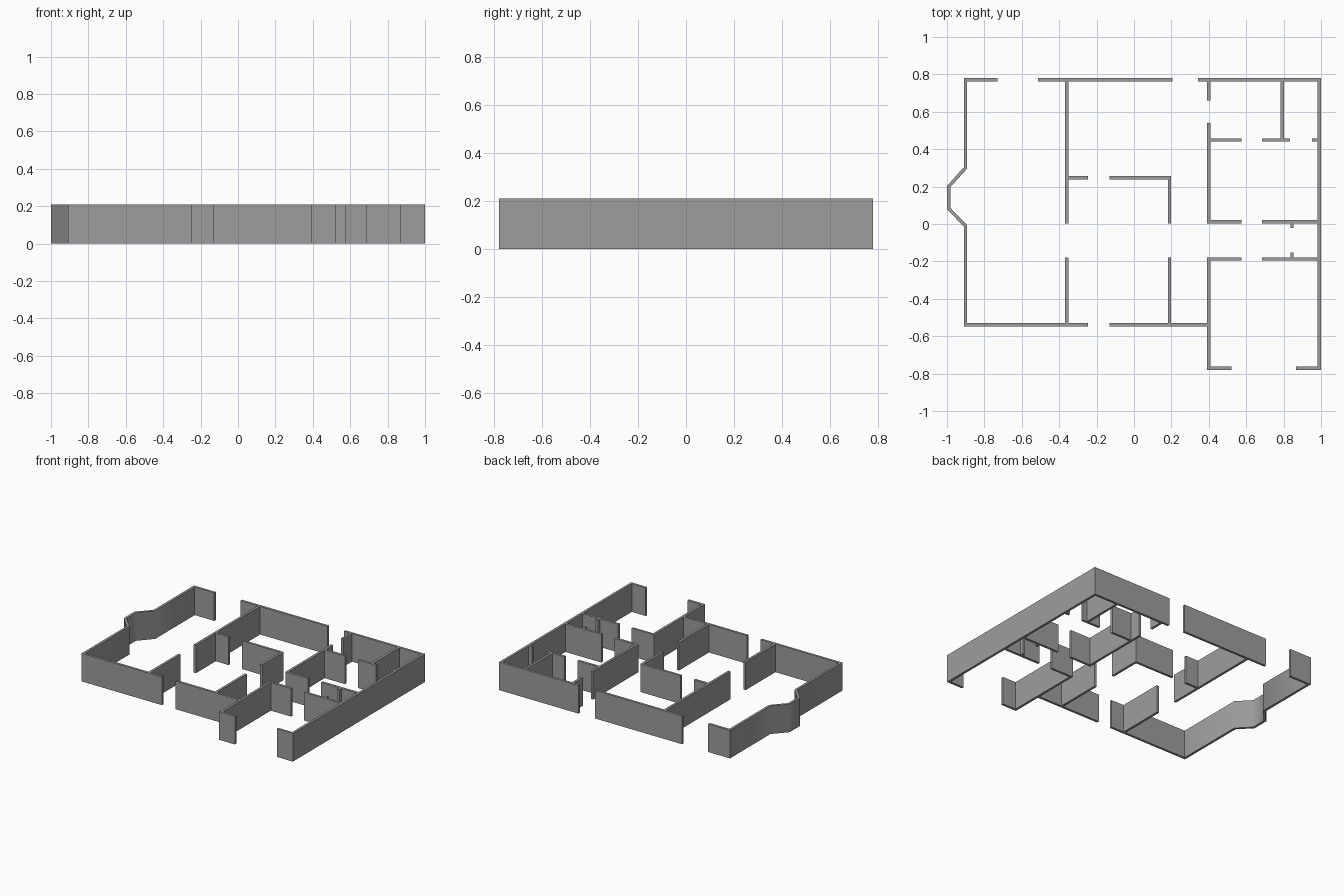
import bpy
import bmesh
import math
from mathutils import Vector

cube = bpy.data.objects.get("Cube")
if cube:
    bpy.data.objects.remove(cube, do_unlink=True)

HEIGHT = 0.21
HALF = 0.009  # half the wall thickness

plaster = bpy.data.materials.new("wall grey")
plaster.use_nodes = True
GREY = (0.34, 0.34, 0.34, 1)
plaster.diffuse_color = GREY
plaster.node_tree.nodes["Principled BSDF"].inputs["Base Color"].default_value = GREY


def wall(name, *points):
    """Extrude a mitred wall of constant thickness along a plan path."""
    path = [Vector(p) for p in points]
    normals = []
    for a, b in zip(path, path[1:]):
        d = (b - a).normalized()
        normals.append(Vector((-d.y, d.x)))
    bm = bmesh.new()
    rings = []
    for i, p in enumerate(path):
        n1 = normals[max(i - 1, 0)]
        n2 = normals[min(i, len(normals) - 1)]
        off = (n1 + n2) * HALF / (1 + n1.dot(n2))
        left, right = p + off, p - off
        rings.append([bm.verts.new((q.x, q.y, z)) for q, z in
                      ((left, 0), (right, 0), (right, HEIGHT), (left, HEIGHT))])
    for r, s in zip(rings, rings[1:]):
        for k in range(4):
            j = (k + 1) % 4
            bm.faces.new((r[k], r[j], s[j], s[k]))
    bm.faces.new(rings[0])
    bm.faces.new(rings[-1])
    bmesh.ops.recalc_face_normals(bm, faces=bm.faces)
    mesh = bpy.data.meshes.new(name)
    bm.to_mesh(mesh)
    bm.free()
    mesh.materials.append(plaster)
    obj = bpy.data.objects.new(name, mesh)
    bpy.context.collection.objects.link(obj)
    return obj


# Main wall lines of the plan
WEST, EAST = -0.901, 0.991
NORTH, SOUTH = 0.771, -0.771
FRONT = -0.538                        # front wall of the main block
LIVING, CORE, WING = -0.36, 0.19, 0.4   # long partitions, west to east
HALL_N, HALL_S = 0.012, -0.187        # both sides of the hallway
KITCHEN, BATH = 0.247, 0.449          # cross partitions
DOOR_W, DOOR_E = -0.245, -0.132       # opening in the middle block
GAP_W, GAP_E = 0.575, 0.685           # opening in the east wing
HALL_TOP, HALL_BOTTOM = 0.004, -0.178
BAY = -0.991

# Outer walls
west = wall("west_wall_with_bay", (-0.73, NORTH), (WEST, NORTH), (WEST, 0.3),
            (BAY, 0.2), (BAY, 0.083), (WEST, -0.01), (WEST, FRONT), (DOOR_W, FRONT))
wall("north_wall", (-0.513, NORTH), (0.207, NORTH))
wall("east_wall", (0.342, NORTH), (EAST, NORTH), (EAST, SOUTH), (0.867, SOUTH))
wall("front_wall", (DOOR_E, FRONT), (WING - HALF, FRONT))
wall("south_wing_wall", (GAP_W, HALL_S), (WING, HALL_S), (WING, SOUTH), (0.52, SOUTH))

# Middle block partitions
wall("living_partition_north", (LIVING, NORTH - HALF), (LIVING, HALL_TOP))
wall("kitchen_stub", (LIVING + HALF, KITCHEN), (DOOR_W, KITCHEN))
wall("kitchen_wall", (DOOR_E, KITCHEN), (CORE, KITCHEN), (CORE, HALL_TOP))
for label, x in (("living", LIVING), ("core", CORE)):
    wall(label + "_partition_south", (x, HALL_BOTTOM), (x, FRONT + HALF))

# East wing partitions
wall("wing_stub", (WING, NORTH - HALF), (WING, 0.66))
wall("wing_wall", (WING, 0.54), (WING, HALL_N), (GAP_W, HALL_N))
wall("bath_wall_west", (WING + HALF, BATH), (GAP_W, BATH))
wall("bath_wall_middle", (GAP_E, BATH), (0.834, BATH))
wall("bath_wall_east", (0.952, BATH), (EAST - HALF, BATH))
wall("closet_wall", (0.793, NORTH - HALF), (0.793, BATH + HALF))

# Hallway east end with its door stubs
STUB = 0.845
for label, y, inward in (("north", HALL_N, -1), ("south", HALL_S, 1)):
    wall("hall_wall_" + label, (GAP_E, y), (EAST - HALF, y))
    wall("door_stub_" + label, (STUB, y + inward * HALF), (STUB, y + inward * 0.034))

# Soften only the shallow bends of the bay
bpy.ops.object.select_all(action="DESELECT")
west.select_set(True)
bpy.context.view_layer.objects.active = west
bpy.ops.object.shade_smooth_by_angle(angle=math.radians(60))
